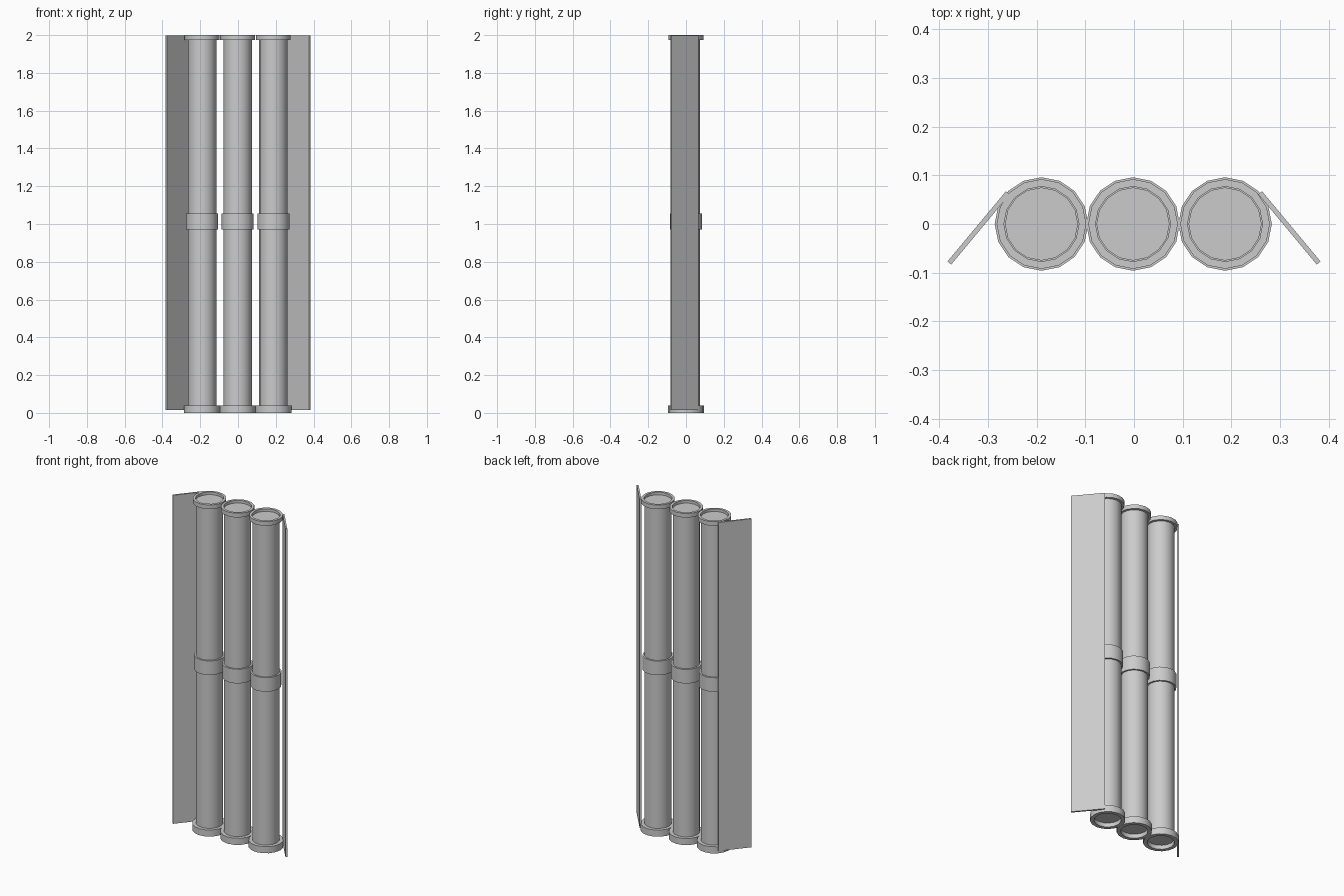
import bpy, math
from mathutils import Vector

if "Cube" in bpy.data.objects:
    bpy.data.objects.remove(bpy.data.objects["Cube"])

grey = bpy.data.materials.new("plain grey")
grey.use_nodes = True
COLOUR = (0.6, 0.6, 0.6, 1)
grey.diffuse_color = COLOUR
grey.node_tree.nodes["Principled BSDF"].inputs["Base Color"].default_value = COLOUR

SIDES = 16


def lathe(name, x, profile, closed):
    """Turn an (r, z) profile about a vertical axis; open profiles get end caps."""
    verts, faces = [], []
    for r, z in profile:
        for i in range(SIDES):
            a = math.tau * i / SIDES
            verts.append((r * math.cos(a), r * math.sin(a), z))
    n = len(profile)
    for k in range(n if closed else n - 1):
        lo, hi = k * SIDES, (k + 1) % n * SIDES
        for i in range(SIDES):
            j = (i + 1) % SIDES
            faces.append((lo + i, lo + j, hi + j, hi + i))
    if not closed:
        faces.append(tuple(reversed(range(SIDES))))
        faces.append(tuple(range((n - 1) * SIDES, n * SIDES)))
    ob = finish(name, verts, faces)
    ob.location.x = x
    bpy.ops.object.select_all(action="DESELECT")
    ob.select_set(True)
    bpy.context.view_layer.objects.active = ob
    bpy.ops.object.shade_smooth_by_angle(angle=math.radians(35))


def finish(name, verts, faces):
    mesh = bpy.data.meshes.new(name)
    mesh.from_pydata(verts, [], faces)
    mesh.materials.append(grey)
    ob = bpy.data.objects.new(name, mesh)
    bpy.context.collection.objects.link(ob)
    return ob


def ring(name, x, inner, outer, z0, z1):
    lathe(name, x, [(outer, z0), (outer, z1), (inner, z1), (inner, z0)], True)


# Three tubes, each with a collar at both ends and a band at mid height
for side, x in (("right", -0.19), ("middle", -0.002), ("left", 0.187)):
    lathe(side + "_tube", x, [(0.075, 0.025), (0.075, 1.985)], False)
    ring(side + "_bottom_collar", x, 0.074, 0.096, 0, 0.04)
    ring(side + "_top_collar", x, 0.077, 0.092, 1.975, 2)
    ring(side + "_middle_band", x, 0.073, 0.085, 0.97, 1.055)

# Thin angled side panels
for side, s in (("right", -1), ("left", 1)):
    inner, outer = Vector((s * 0.259, 0.064)), Vector((s * 0.379, -0.08))
    along = (outer - inner).normalized()
    half = Vector((-along.y, along.x)) * 0.005
    outline = [inner - half, outer - half, outer + half, inner + half]
    verts = [(p.x, p.y, z) for z in (0.015, 1.998) for p in outline]
    faces = [(3, 2, 1, 0), (4, 5, 6, 7)]
    faces += [(i, (i + 1) % 4, (i + 1) % 4 + 4, i + 4) for i in range(4)]
    finish(side + "_panel", verts, faces)
